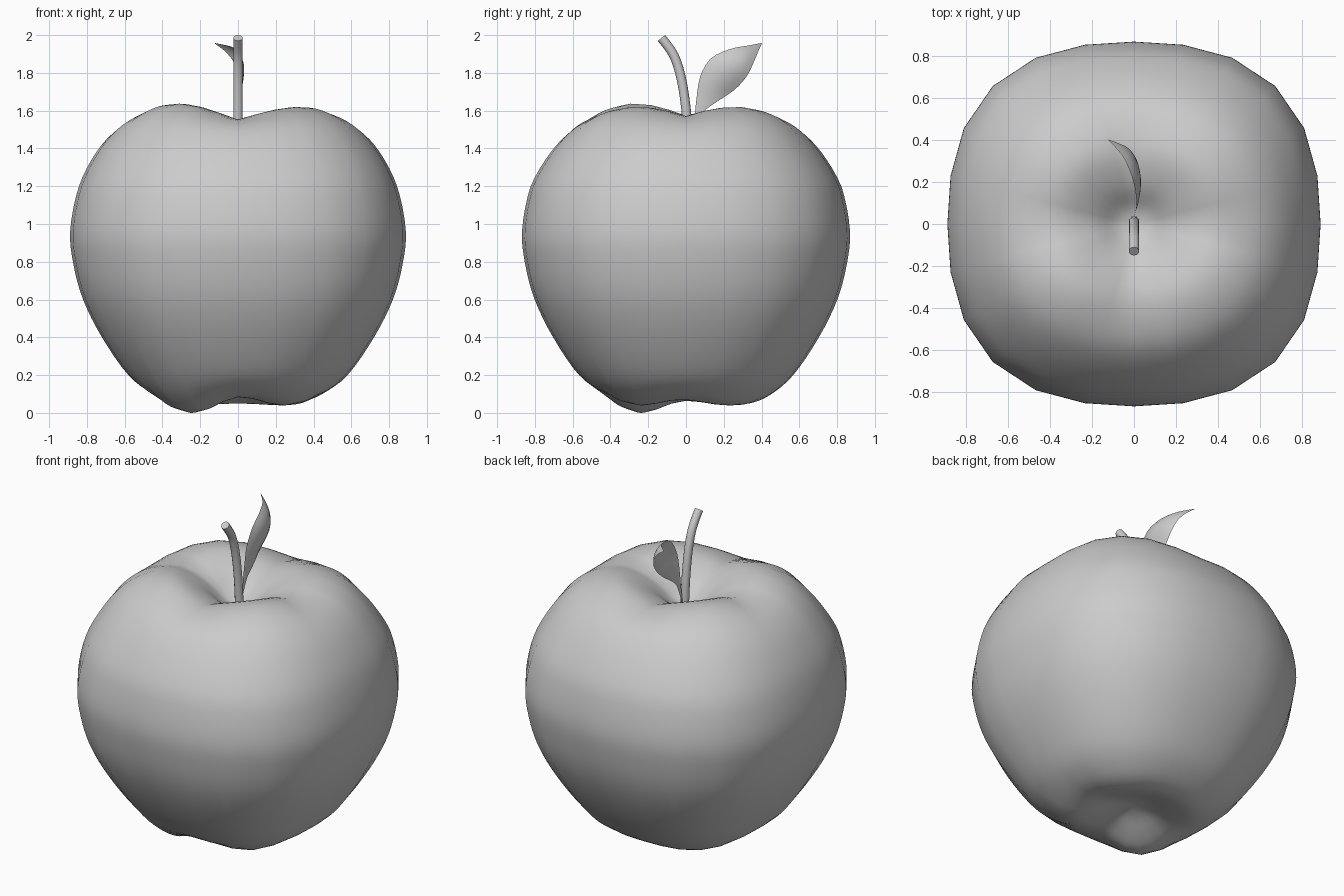
import bpy, bmesh, math
from mathutils import Vector

if "Cube" in bpy.data.objects:
    bpy.data.objects.remove(bpy.data.objects["Cube"])


def smooth_path(pts, steps):
    """Catmull-Rom interpolation through a list of points of any dimension."""
    out, n = [], len(pts)
    for i in range(n - 1):
        p = [pts[max(i - 1, 0)], pts[i], pts[i + 1], pts[min(i + 2, n - 1)]]
        for s in range(steps):
            t = s / steps
            out.append(tuple(
                0.5 * (2 * b + (c - a) * t + (2 * a - 5 * b + 4 * c - d) * t ** 2
                       + (3 * b - a - 3 * c + d) * t ** 3)
                for a, b, c, d in zip(*p)))
    out.append(tuple(pts[-1]))
    return out


def finish(bm, name, angle=60):
    bmesh.ops.remove_doubles(bm, verts=bm.verts, dist=0.0005)
    me = bpy.data.meshes.new(name)
    bm.to_mesh(me)
    bm.free()
    ob = bpy.data.objects.new(name, me)
    bpy.context.collection.objects.link(ob)
    bpy.context.view_layer.objects.active = ob
    ob.select_set(True)
    bpy.ops.object.shade_smooth_by_angle(angle=math.radians(angle))
    ob.select_set(False)
    return ob


def skin(rows, name, closed, caps=False, angle=60):
    """Bridge rows of points with quads."""
    bm = bmesh.new()
    grid = [[bm.verts.new(p) for p in row] for row in rows]
    n = len(rows[0])
    for a, b in zip(grid, grid[1:]):
        for j in range(n if closed else n - 1):
            k = (j + 1) % n
            bm.faces.new((a[j], a[k], b[k], b[j]))
    if caps:
        bm.faces.new(grid[0][::-1])
        bm.faces.new(grid[-1])
    return finish(bm, name, angle)


def bump(r, peak, end):
    """Smooth hill over radius: 0 at centre, 1 at peak, 0 at end."""
    if r >= end:
        return 0.0
    t = r / peak if r < peak else (end - r) / (end - peak)
    return t * t * (3 - 2 * t)


# apple body: lathe profile (radius, height) from bottom to top, with four soft lobes
profile = [(0, .115), (.1, .105), (.22, .08), (.33, .07), (.45, .105), (.58, .2),
           (.72, .4), (.82, .6), (.872, .79), (.888, .97), (.842, 1.2), (.75, 1.38),
           (.645, 1.49), (.52, 1.545), (.36, 1.56), (.2, 1.515), (.08, 1.44), (0, 1.42)]
SEG = 24
rows = []
for r, z in smooth_path(profile, 4):
    top = bump(r, .38, .8) if z > 1 else 0
    low = bump(r, .34, .62) if z < .5 else 0
    row = []
    for i in range(SEG):
        a = 2 * math.pi * i / SEG
        lobe = (1 - math.cos(4 * a)) / 2
        ridge = abs(math.sin(2 * a))
        corner = max(0, math.cos(a - math.radians(225))) ** 6
        rr = max(r, 0) * (1 + (.07 + .03 * top) * lobe)
        zz = (z + top * (.058 * ridge + .018 * corner + .01 * math.cos(2 * a))
              - low * (.03 * lobe + .04 * corner + .02 * math.sin(a) * (1 - lobe)))
        row.append((rr * math.cos(a), rr * (.977 - .03 * (z > 1.2) * min(1, (z - 1.2) * 4)) * math.sin(a), zz))
    rows.append(row)
lowest = min(p[2] for row in rows for p in row)
rows = [[(x, y, z - lowest * max(0, 1 - z)) for x, y, z in row] for row in rows]
skin(rows, "apple_body", True, angle=180)

# stem: bent round tube leaning to the front
path = smooth_path([(.015, 1.38), (.003, 1.58), (-.023, 1.76), (-.063, 1.89), (-.13, 1.985)], 4)
rows = []
for i, (y, z) in enumerate(path):
    y0, z0 = path[max(i - 1, 0)]
    y1, z1 = path[min(i + 1, len(path) - 1)]
    t = Vector((0, y1 - y0, z1 - z0)).normalized()
    side = Vector((1, 0, 0))
    up = t.cross(side)
    c = Vector((0, y, z))
    rows.append([c + .025 * (math.cos(a) * side + math.sin(a) * up)
                 for a in (2 * math.pi * k / 12 for k in range(12))])
skin(rows, "stem", True, caps=True, angle=50)

# leaf: thin sheet between two edge lines (inner y, z, outer y, z), twisting to the left
edges = smooth_path([(.03, 1.44, .035, 1.44), (.045, 1.56, .075, 1.57), (.055, 1.66, .13, 1.625),
                     (.075, 1.78, .25, 1.705), (.13, 1.875, .32, 1.78), (.23, 1.925, .36, 1.86),
                     (.33, 1.945, .385, 1.92), (.4, 1.958, .402, 1.955)], 3)
bend = smooth_path([(.03, 0), (.1, .012), (.2, -.002), (.3, -.04), (.35, -.075), (.402, -.125)], 8)


def bend_x(y):
    for (y0, x0), (y1, x1) in zip(bend, bend[1:]):
        if y <= y1:
            return x0 + (x1 - x0) * (y - y0) / (y1 - y0)
    return bend[-1][1]


rows = []
for ya, za, yb, zb in edges:
    row = []
    for k in range(7):
        t = k / 6
        y = ya + (yb - ya) * t
        z = za + (zb - za) * t
        width = math.hypot(yb - ya, zb - za)
        twist = width * t * (.12 * (1 - t) + .45 * max(0, z - 1.68) / .2)
        row.append((bend_x(y) + twist, y, z))
    rows.append(row)
skin(rows, "leaf", False, angle=180)
